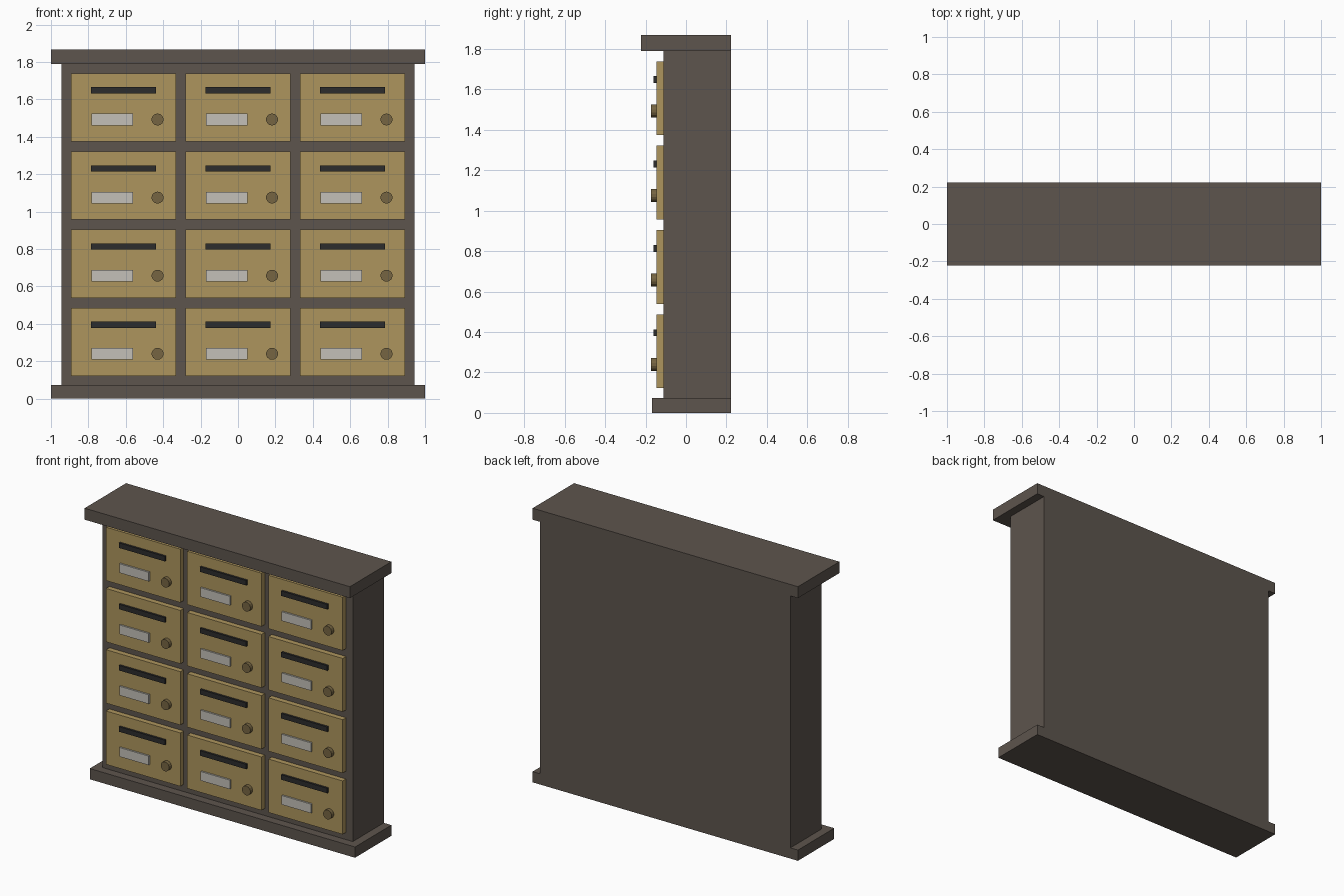
import bpy, bmesh
from math import pi
from mathutils import Matrix

if "Cube" in bpy.data.objects:
    bpy.data.objects.remove(bpy.data.objects["Cube"])


def material(name, rgb):
    m = bpy.data.materials.new(name)
    m.diffuse_color = (*rgb, 1)
    m.use_nodes = True
    m.node_tree.nodes["Principled BSDF"].inputs["Base Color"].default_value = m.diffuse_color
    return m


FRAME = material("dark_frame", (0.11, 0.09, 0.075))
BRASS = material("brass", (0.42, 0.30, 0.11))
DARK = material("slot_dark", (0.025, 0.025, 0.025))
CARD = material("label_card", (0.55, 0.53, 0.48))
LOCK = material("aged_brass", (0.18, 0.13, 0.055))


def finish(name, bm, mat):
    mesh = bpy.data.meshes.new(name)
    bm.to_mesh(mesh)
    bm.free()
    mesh.materials.append(mat)
    obj = bpy.data.objects.new(name, mesh)
    bpy.context.collection.objects.link(obj)
    return obj


def box(name, x, y, z, mat):
    """Box from (min, max) pairs on each axis."""
    bm = bmesh.new()
    size = [b - a for a, b in (x, y, z)]
    centre = [(a + b) / 2 for a, b in (x, y, z)]
    bmesh.ops.create_cube(bm, size=1, matrix=Matrix.Translation(centre) @ Matrix.Diagonal((*size, 1)))
    return finish(name, bm, mat)


def plate(name, cx, cz, w, h, y, mat):
    """Upright panel centred at (cx, cz)."""
    return box(name, (cx - w / 2, cx + w / 2), y, (cz - h / 2, cz + h / 2), mat)


def knob(name, cx, cz, r, y, mat):
    """Short cylinder pointing along y."""
    bm = bmesh.new()
    m = Matrix.Translation((cx, sum(y) / 2, cz)) @ Matrix.Rotation(pi / 2, 4, 'X')
    bmesh.ops.create_cone(bm, cap_ends=True, segments=14, radius1=r, radius2=r,
                          depth=y[1] - y[0], matrix=m)
    return finish(name, bm, mat)


BACK, FRONT, DOOR = 0.223, -0.111, -0.147

# Cabinet carcass with overhanging base and cornice
box("cabinet_body", (-0.943, 0.943), (FRONT, BACK), (0.073, 1.79), FRAME)
box("base_plinth", (-1, 1), (-0.168, BACK), (0, 0.073), FRAME)
box("top_cornice", (-1, 1), (-0.223, BACK), (1.79, 1.868), FRAME)

# Grid of letterbox doors, each with mail slot, name card and lock
for row in range(4):
    for col in range(3):
        cx = (col - 1) * 0.612
        cz = 0.304 + row * 0.4175
        tag = f"_{row + 1}_{col + 1}"
        plate("door" + tag, cx, cz, 0.56, 0.364, (DOOR, FRONT), BRASS)
        plate("mail_slot" + tag, cx, cz + 0.092, 0.347, 0.034, (DOOR - 0.014, DOOR + 0.005), DARK)
        plate("name_card" + tag, cx - 0.061, cz - 0.064, 0.222, 0.062, (DOOR - 0.012, DOOR + 0.005), CARD)
        knob("lock" + tag, cx + 0.182, cz - 0.064, 0.032, (DOOR - 0.025, DOOR + 0.005), LOCK)
